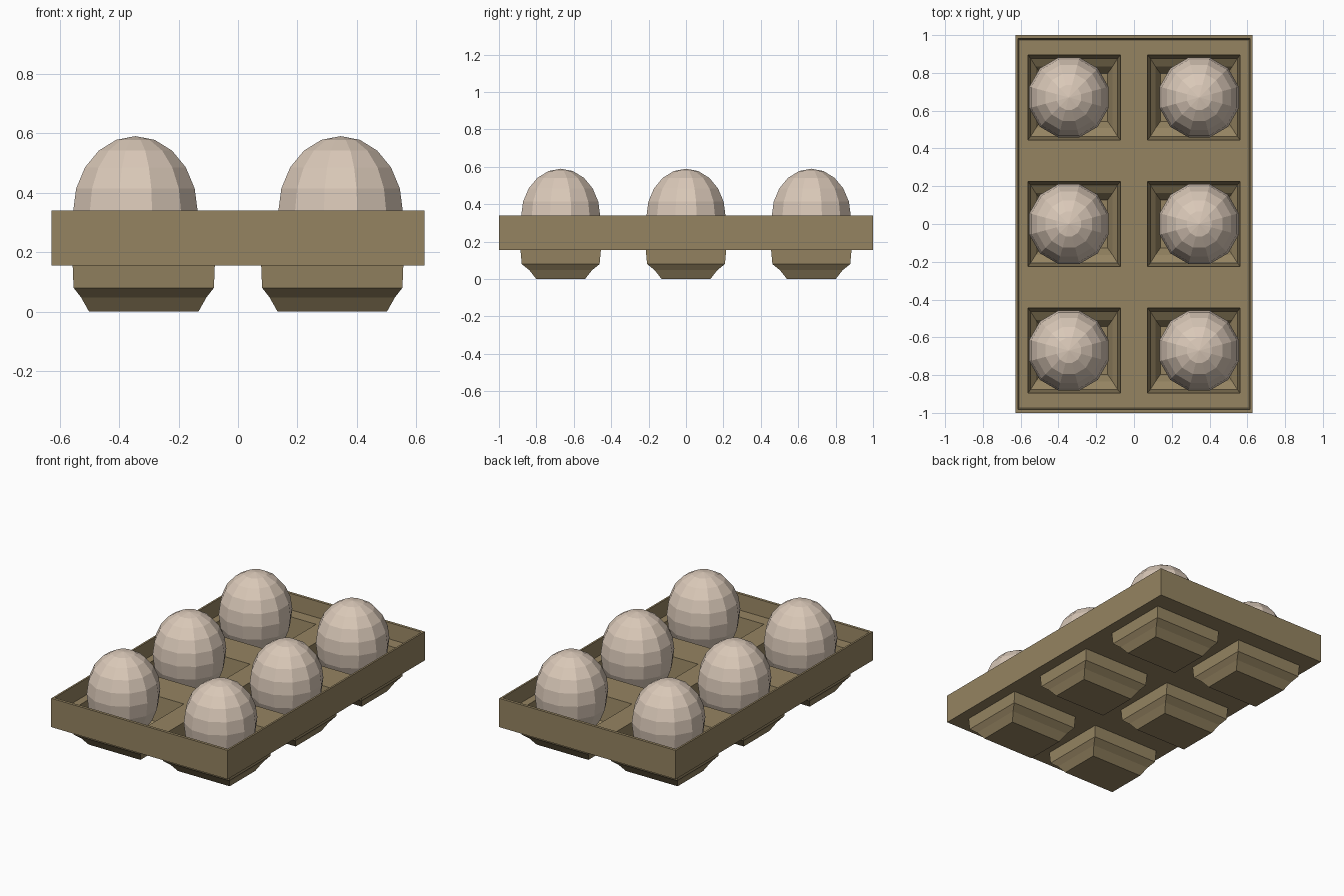
import bpy, bmesh, math

if "Cube" in bpy.data.objects:
    bpy.data.objects.remove(bpy.data.objects["Cube"])

RIM_Z, FLOOR_Z, BASE_Z = 0.34, 0.24, 0.155
HX, HY = 0.627, 1.0
CUP_X, CUP_Y = 0.317, 0.67


def material(name, color):
    m = bpy.data.materials.new(name)
    m.diffuse_color = color
    m.use_nodes = True
    m.node_tree.nodes["Principled BSDF"].inputs["Base Color"].default_value = m.diffuse_color
    return m


card = material("card_brown", (0.30, 0.23, 0.12, 1))
shell = material("shell_cream", (0.70, 0.58, 0.48, 1))


def finish(name, bm, mat):
    bmesh.ops.remove_doubles(bm, verts=bm.verts, dist=0.0005)
    mesh = bpy.data.meshes.new(name)
    bm.to_mesh(mesh)
    bm.free()
    mesh.materials.append(mat)
    obj = bpy.data.objects.new(name, mesh)
    bpy.context.collection.objects.link(obj)
    return obj


def rect(bm, hx, hy, z, cx=0, cy=0):
    return [bm.verts.new((cx + sx * hx, cy + sy * hy, z))
            for sx, sy in ((-1, -1), (1, -1), (1, 1), (-1, 1))]


def loft(bm, rings):
    for a, b in zip(rings, rings[1:]):
        for i in range(4):
            j = (i + 1) % 4
            bm.faces.new((a[i], a[j], b[j], b[i]))


def pierced_sheet(bm, ex, ey, z, hole_x, hole_y, up):
    # Flat sheet with a 2 x 3 set of rectangular openings
    xs = [-ex] + [c + s * hole_x for c in (-CUP_X, CUP_X) for s in (-1, 1)] + [ex]
    ys = [-ey] + [c + s * hole_y for c in (-CUP_Y, 0, CUP_Y) for s in (-1, 1)] + [ey]
    grid = [[bm.verts.new((x, y, z)) for y in ys] for x in xs]
    for i in range(len(xs) - 1):
        for j in range(len(ys) - 1):
            if i % 2 and j % 2:
                continue
            quad = [grid[i][j], grid[i + 1][j], grid[i + 1][j + 1], grid[i][j + 1]]
            bm.faces.new(quad if up else quad[::-1])


# Tray: outer wall, thin raised rim, upper floor and underside
bm = bmesh.new()
loft(bm, [rect(bm, HX, HY, BASE_Z), rect(bm, HX, HY, RIM_Z),
          rect(bm, HX - 0.012, HY - 0.018, RIM_Z),
          rect(bm, HX - 0.017, HY - 0.026, FLOOR_Z)])
pierced_sheet(bm, HX - 0.017, HY - 0.026, FLOOR_Z, 0.245, 0.225, True)
pierced_sheet(bm, HX, HY, BASE_Z, 0.239, 0.215, False)
finish("tray", bm, card)

# Cup: (half x, half y, z) from the opening down, inside then outside
INSIDE = [(0.245, 0.225, FLOOR_Z), (0.23, 0.206, 0.084),
          (0.203, 0.163, 0.056), (0.178, 0.128, 0.01)]
OUTSIDE = [(0.184, 0.13, 0), (0.211, 0.168, 0.048),
           (0.236, 0.208, 0.08), (0.239, 0.215, BASE_Z)]


def cup(name, cx, cy):
    bm = bmesh.new()
    inner = [rect(bm, *r, cx, cy) for r in INSIDE]
    outer = [rect(bm, *r, cx, cy) for r in OUTSIDE]
    loft(bm, inner)
    bm.faces.new(inner[-1])
    loft(bm, outer)
    bm.faces.new(outer[0][::-1])
    for f in bm.faces:
        f.normal_update()
    finish(name, bm, card)


def egg(name, cx, cy):
    # Ellipsoid with a taller lower half, equator level with the rim
    bm = bmesh.new()
    bmesh.ops.create_uvsphere(bm, u_segments=12, v_segments=10, radius=1)
    turn = math.radians(15)
    for v in bm.verts:
        x, y, z = v.co
        v.co = (cx + 0.217 * (x * math.cos(turn) - y * math.sin(turn)),
                cy + 0.219 * (x * math.sin(turn) + y * math.cos(turn)),
                0.335 + z * (0.255 if z > 0 else 0.28))
    finish(name, bm, shell)


for col, sx in (("left", -1), ("right", 1)):
    for row, sy in (("front", -1), ("middle", 0), ("back", 1)):
        cup(f"cup_{row}_{col}", sx * CUP_X, sy * CUP_Y)
        egg(f"egg_{row}_{col}", sx * 0.345, sy * CUP_Y)
